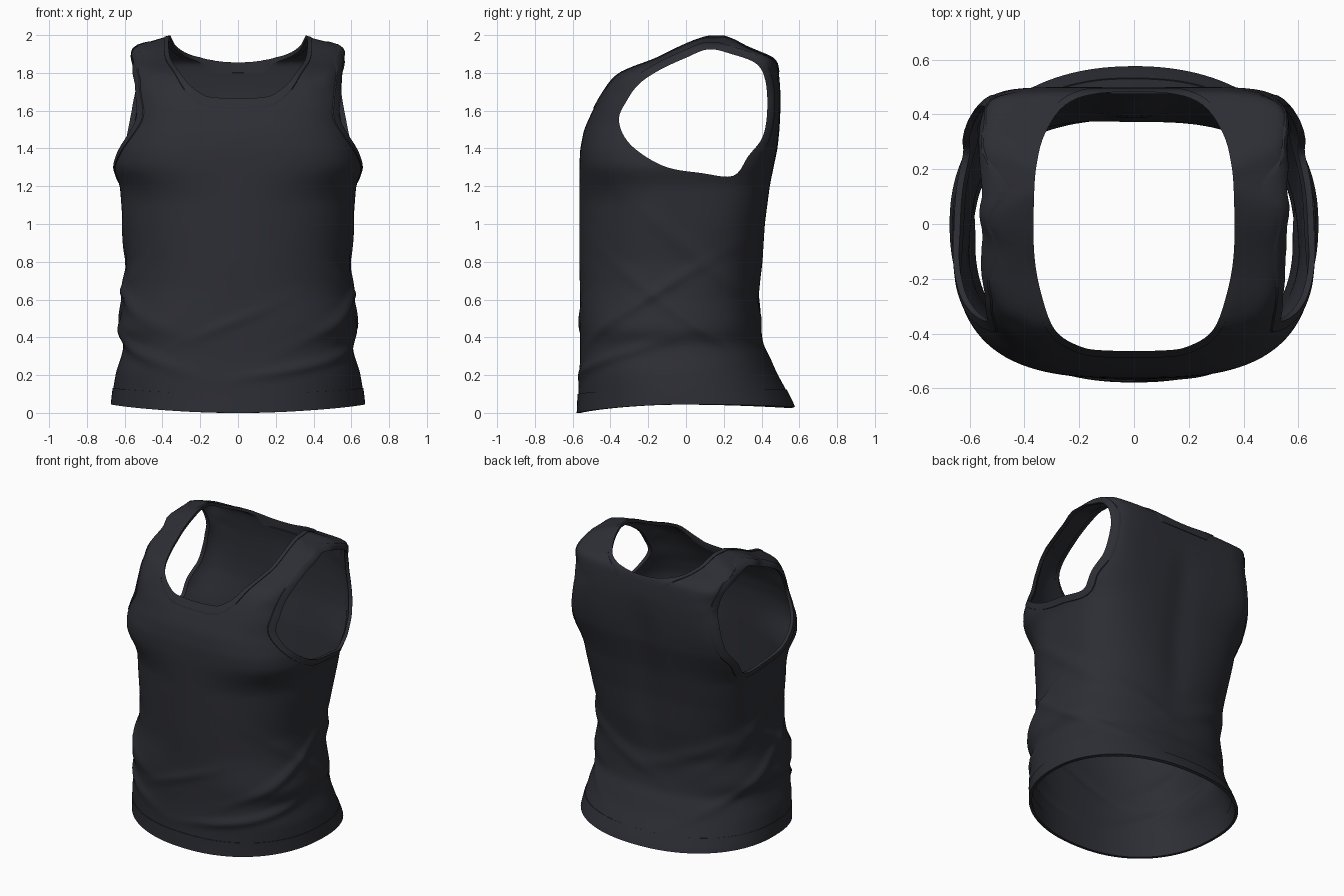
import bpy, bmesh, math
from mathutils import Vector, noise

cube = bpy.data.objects.get("Cube")
if cube:
    bpy.data.objects.remove(cube, do_unlink=True)

fabric = bpy.data.materials.new("charcoal_fabric")
fabric.use_nodes = True
fabric.diffuse_color = (0.026, 0.027, 0.035, 1)
bsdf = fabric.node_tree.nodes["Principled BSDF"]
bsdf.inputs["Base Color"].default_value = fabric.diffuse_color
bsdf.inputs["Roughness"].default_value = 0.9

# Torso profile: height, half width, front depth, back depth
PROFILE = [
    (0, .67, -.575, .575), (.1, .66, -.57, .53), (.2, .645, -.565, .48),
    (.3, .615, -.56, .44), (.36, .605, -.56, .41), (.44, .635, -.56, .395),
    (.6, .605, -.56, .385), (.8, .59, -.565, .41), (1, .61, -.565, .42),
    (1.2, .625, -.565, .445), (1.3, .66, -.565, .465), (1.4, .645, -.56, .485),
    (1.5, .615, -.54, .495), (1.6, .585, -.495, .5), (1.7, .565, -.44, .5),
    (1.77, .56, -.395, .495), (1.81, .56, -.35, .49), (1.85, .56, -.235, .485),
    (1.88, .56, -.16, .465), (1.91, .56, -.1, .39), (1.94, .545, -.035, .32),
    (1.97, .45, .03, .265), (2, .34, .1, .2)]

# Armhole outline (y, z) and one half of the neck outline (x, y)
ARMHOLE = [(.25, 1.255), (.08, 1.27), (-.1, 1.3), (-.24, 1.375), (-.325, 1.46),
           (-.355, 1.56), (-.315, 1.65), (-.25, 1.74), (-.14, 1.815), (0, 1.88),
           (.12, 1.925), (.24, 1.9), (.37, 1.85), (.42, 1.76), (.43, 1.6),
           (.405, 1.46), (.33, 1.36)]
NECK = [(.1, -.462), (.2, -.446), (.29, -.385), (.34, -.25), (.365, -.1),
        (.365, .1), (.355, .22), (.325, .33), (.25, .435), (.12, .478)]

# Cloth folds: angle in degrees, height, slope, angular width, thickness, amount
FOLDS = [(-20, .58, .3, 34, .035, .02), (-165, .62, -.25, 32, .04, .02),
         (-150, .34, -.2, 30, .035, .02), (-35, .3, .15, 30, .03, .015),
         (-70, .22, .1, 20, .025, .012), (-95, .47, .25, 22, .03, .01),
         (10, .5, -.35, 40, .04, .015), (20, .8, -.4, 35, .06, .012),
         (165, .5, .35, 40, .04, .015), (160, .8, .4, 35, .06, .012),
         (60, .6, -.25, 30, .05, .012), (120, .65, .25, 30, .05, .012)]


def ramp(v, lo, hi):
    t = min(max((v - lo) / (hi - lo), 0), 1)
    return t * t * (3 - 2 * t)


def lerp_profile(z):
    z = min(max(z, 0), 2)
    for low, high in zip(PROFILE, PROFILE[1:]):
        if z <= high[0]:
            return Vector(low[1:]).lerp(Vector(high[1:]), (z - low[0]) / (high[0] - low[0]))


def section(z):
    blur = .025 * ramp(2 - z, 0, .2)
    return (lerp_profile(z - blur) + lerp_profile(z) * 2 + lerp_profile(z + blur)) / 4


def fold_height(angle, z):
    total = 0
    for centre, height, slope, width, thick, amount in FOLDS:
        d = (angle - math.radians(centre) + math.pi) % math.tau - math.pi
        off = (z - height - slope * d) / thick
        total += amount * math.exp(-(d / math.radians(width)) ** 2 - off * off)
    return total


def squareness(z, is_front):
    # Rounder at the hem and under the chest, squarer at chest and shoulders
    if is_front:
        return (2.25 + .2 * ramp(z, 0, .3) - .32 * ramp(z, .45, .7)
                + .9 * ramp(z, 1.1, 1.4) + 1.25 * ramp(z, 1.5, 1.75))
    return (2.2 + .35 * ramp(z, .05, .5) + 1.3 * ramp(z, .6, 1.3)
            + 4 * ramp(z, 1.25, 1.65))


def cloth_point(angle, z):
    half, front, back = section(z)
    c, s = math.cos(angle), math.sin(angle)
    mid = (front + back) / 2
    power = squareness(z, s < 0)
    r = (abs(c) ** power + abs(s) ** power) ** (-1 / power)
    x, y = half * c * r, mid + (back - front) / 2 * s * r
    bump = fold_height(angle, z)
    # Shallow hollow along the spine
    if s > 0:
        bump -= .015 * math.exp(-(x / .1) ** 2) * ramp(z, .5, .9) * ramp(1.75 - z, 0, .3)
    # Crumpled cloth on the straps
    bump += .012 * noise.noise(Vector((x, y, z)) * 9) * ramp(z, 1.6, 1.75) * ramp(abs(x), .3, .42)
    lift = max(0, 1 - z / .35) * (.045 * c * c + .03 * max(s, 0) ** 2)
    return x + bump * c, y + bump * s, z + lift


def new_object(name, bm):
    bmesh.ops.recalc_face_normals(bm, faces=bm.faces)
    mesh = bpy.data.meshes.new(name)
    bm.to_mesh(mesh)
    bm.free()
    mesh.materials.append(fabric)
    obj = bpy.data.objects.new(name, mesh)
    bpy.context.collection.objects.link(obj)
    return obj


def cloth_surface(name, bottom, top, rows, cols=144):
    bm = bmesh.new()
    rings = []
    for i in range(rows + 1):
        z = bottom + (top - bottom) * i / rows
        rings.append([bm.verts.new(cloth_point(math.tau * j / cols, z)) for j in range(cols)])
    for low, high in zip(rings, rings[1:]):
        for j in range(cols):
            k = (j + 1) % cols
            bm.faces.new((low[j], low[k], high[k], high[j]))
    if top == 2:
        bm.faces.new(rings[-1])
    obj = new_object(name, bm)
    # An open tube has no inside, so make its normals point away from the axis
    face = obj.data.polygons[0]
    if face.normal.dot(Vector((face.center.x, face.center.y, 0))) < 0:
        obj.data.flip_normals()
    return obj


def smooth_loop(points, steps=5, grow=0):
    pts = [Vector(p) for p in points]
    n, loop = len(pts), []
    for i in range(n):
        a, b, c, d = (pts[(i + k) % n] for k in (-1, 0, 1, 2))
        for step in range(steps):
            t = step / steps
            loop.append(b + ((c - a) * t + (a * 2 - b * 5 + c * 4 - d) * t * t
                             + (b * 3 - a - c * 3 + d) * t ** 3) / 2)
    area = sum(p.x * q.y - q.x * p.y for p, q in zip(loop, loop[1:] + loop[:1]))
    sign = 1 if area > 0 else -1
    result = []
    for i, p in enumerate(loop):
        tangent = (loop[(i + 1) % len(loop)] - loop[i - 1]).normalized()
        result.append(p + Vector((tangent.y, -tangent.x)) * grow * sign)
    return result


def cutter(name, loop, spans, place):
    bm = bmesh.new()
    for start, end in spans:
        a = [bm.verts.new(place(p, start)) for p in loop]
        b = [bm.verts.new(place(p, end)) for p in loop]
        bm.faces.new(a)
        bm.faces.new(b)
        for i in range(len(loop)):
            k = (i + 1) % len(loop)
            bm.faces.new((a[i], a[k], b[k], b[i]))
    obj = new_object(name, bm)
    obj.hide_render = True
    return obj


def arm_cutter(name, grow):
    return cutter(name, smooth_loop(ARMHOLE, grow=grow), [(-.9, -.42), (.42, .9)],
                  lambda p, d: (d, p.x, p.y))


def neck_cutter(name, grow):
    # The sloping base keeps the cutter above the back panel
    outline = NECK + [(-x, y) for x, y in reversed(NECK)]
    return cutter(name, smooth_loop(outline, grow=grow), [(1.68, 2.3)],
                  lambda p, d: (p.x, p.y, d + .25 * p.y))


def finish(obj, thickness, offset, cuts=()):
    solid = obj.modifiers.new("thickness", "SOLIDIFY")
    solid.thickness, solid.offset = thickness, offset
    for operation, tool in cuts:
        mod = obj.modifiers.new("cut", "BOOLEAN")
        mod.operation, mod.object, mod.solver = operation, tool, "EXACT"
    bpy.ops.object.select_all(action="DESELECT")
    obj.select_set(True)
    bpy.context.view_layer.objects.active = obj
    for mod in list(obj.modifiers):
        bpy.ops.object.modifier_apply(modifier=mod.name)
    bpy.ops.object.shade_smooth_by_angle(angle=math.radians(40))


arm_hole, arm_edge = arm_cutter("arm_cutter", 0), arm_cutter("arm_edge_cutter", .04)
neck_hole, neck_edge = neck_cutter("neck_cutter", 0), neck_cutter("neck_edge_cutter", .025)
openings = [("DIFFERENCE", neck_hole), ("DIFFERENCE", arm_hole)]

# Main garment
finish(cloth_surface("shirt_body", 0, 2, 110), .012, -1, openings)

# Raised bindings around the openings and the hem
finish(cloth_surface("arm_binding", 1.1, 2, 50), .022, -.55, [("INTERSECT", arm_edge)] + openings)
finish(cloth_surface("neck_binding", 1.4, 2, 40), .02, -.6, [("INTERSECT", neck_edge)] + openings)
finish(cloth_surface("hem_binding", 0, .1, 6), .02, -.6)

for tool in (arm_hole, arm_edge, neck_hole, neck_edge):
    bpy.data.objects.remove(tool, do_unlink=True)
